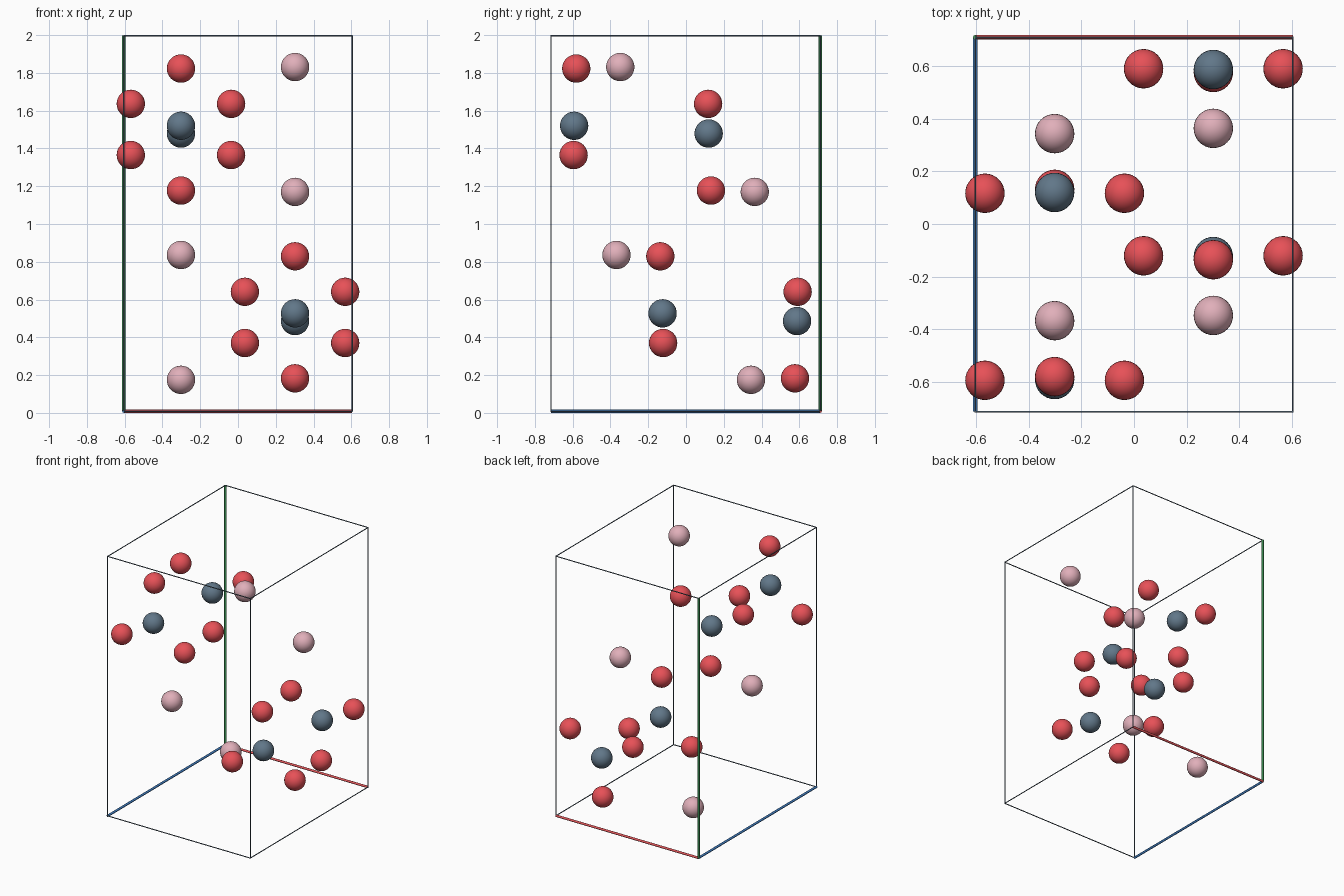
import bpy
from mathutils import Vector

if "Cube" in bpy.data.objects:
    bpy.data.objects.remove(bpy.data.objects["Cube"])

CENTRE = Vector((0, -0.002, 1.003))     # inversion centre of the cell
HALF = Vector((0.6045, 0.7125, 0.994))  # half sizes of the cell
ATOM_R, AXIS_R, EDGE_R = 0.075, 0.0085, 0.0035


def material(name, rgb):
    m = bpy.data.materials.new(name)
    m.diffuse_color = (*rgb, 1)
    m.use_nodes = True
    m.node_tree.nodes["Principled BSDF"].inputs["Base Color"].default_value = m.diffuse_color
    return m


RED = material("atom red", (0.83, 0.085, 0.10))
PINK = material("atom pink", (0.75, 0.43, 0.49))
SLATE = material("atom slate", (0.12, 0.185, 0.25))
EDGE = material("edge slate", (0.10, 0.15, 0.20))
AXIS_MATS = [material("axis red", (0.80, 0.10, 0.11)),
             material("axis blue", (0.07, 0.27, 0.68)),
             material("axis green", (0.06, 0.38, 0.12))]


def atom(name, pos, mat):
    bpy.ops.mesh.primitive_uv_sphere_add(segments=32, ring_count=16,
                                         radius=ATOM_R, location=pos)
    ob = bpy.context.object
    ob.name = name
    ob.data.materials.append(mat)
    bpy.ops.object.shade_smooth()


def rod(name, a, b, radius, mat):
    d = b - a
    bpy.ops.mesh.primitive_cylinder_add(
        vertices=12, radius=radius, depth=d.length, location=(a + b) / 2,
        rotation=d.to_track_quat('Z', 'Y').to_euler())
    ob = bpy.context.object
    ob.name = name
    ob.data.materials.append(mat)
    bpy.ops.object.shade_smooth_by_angle()


# Atoms: one half of the cell, the rest follows by inversion
X = 0.302
HALF_CELL = [
    ("red_atom", RED, [(-X, -0.579, 0.820), (-X, 0.134, 0.174),
                       (-X - 0.2655, 0.119, 0.633), (-X + 0.2655, 0.119, 0.633),
                       (-X - 0.2655, -0.593, 0.362), (-X + 0.2655, -0.593, 0.362)]),
    ("slate_atom", SLATE, [(-X, -0.590, 0.517), (-X, 0.122, 0.476)]),
    ("pink_atom", PINK, [(X, -0.346, 0.828), (X, 0.366, 0.167)]),
]
for name, mat, points in HALF_CELL:
    for p in points:
        for sign in (1, -1):
            atom(name, CENTRE + sign * Vector(p), mat)

# Cell frame: twelve edges, the three at the back left bottom corner are axes
ORIGIN = (-1, 1, -1)
AXIS_NAMES = ("width", "depth", "height")
for k in range(3):
    u, v = [i for i in range(3) if i != k]
    for su in (-1, 1):
        for sv in (-1, 1):
            s = Vector((0, 0, 0))
            s[u], s[v] = su, sv
            a, b = s.copy(), s.copy()
            a[k], b[k] = -1, 1
            is_axis = su == ORIGIN[u] and sv == ORIGIN[v]
            rod(AXIS_NAMES[k] + ("_axis" if is_axis else "_edge"),
                CENTRE + a * HALF, CENTRE + b * HALF,
                AXIS_R if is_axis else EDGE_R,
                AXIS_MATS[k] if is_axis else EDGE)
